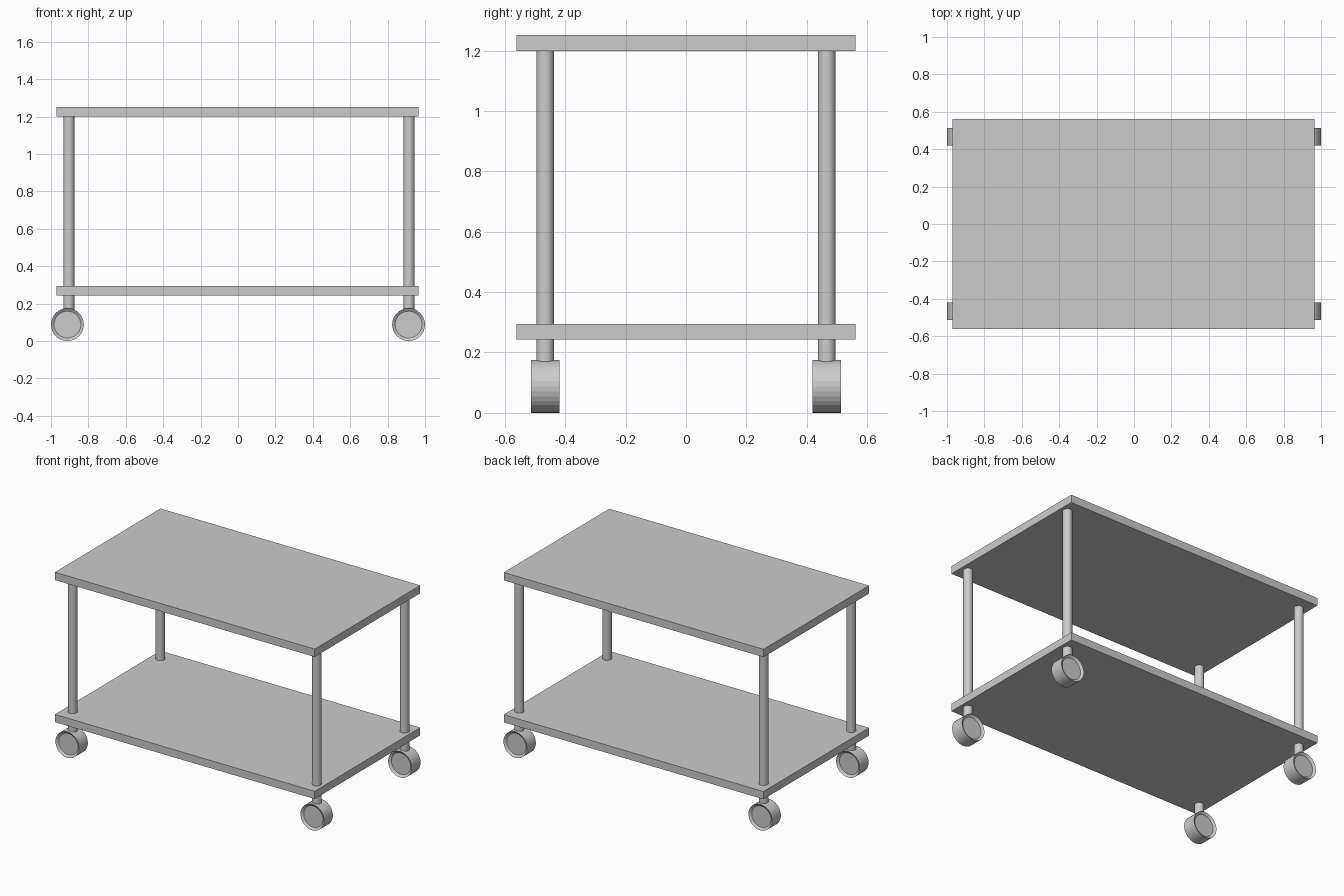
import bpy, bmesh, math
from mathutils import Matrix

if "Cube" in bpy.data.objects:
    bpy.data.objects.remove(bpy.data.objects["Cube"])

SEGS = 32


def add_object(name, bm, location):
    mesh = bpy.data.meshes.new(name)
    bm.normal_update()
    bm.to_mesh(mesh)
    bm.free()
    obj = bpy.data.objects.new(name, mesh)
    obj.location = location
    bpy.context.collection.objects.link(obj)
    return obj


def shelf(name, z0, z1):
    bm = bmesh.new()
    bmesh.ops.create_cube(bm, size=1, matrix=Matrix.Diagonal((1.934, 1.122, z1 - z0, 1)))
    add_object(name, bm, (-0.003, 0, (z0 + z1) / 2))


def cylinder(radius, length, matrix=Matrix()):
    bm = bmesh.new()
    bmesh.ops.create_cone(bm, cap_ends=True, segments=SEGS, radius1=radius,
                          radius2=radius, depth=length, matrix=matrix)
    return bm


def leg(name, x, y, z0=0.15, z1=1.21):
    obj = add_object(name, cylinder(0.029, z1 - z0), (x, y, (z0 + z1) / 2))
    # round side smooth, caps flat
    for p in obj.data.polygons:
        p.use_smooth = len(p.vertices) == 4


def wheel(name, x, y):
    bm = cylinder(0.0877, 0.094, Matrix.Rotation(math.pi / 2, 4, 'X'))
    # dished faces on both sides of the wheel
    caps = [f for f in bm.faces if len(f.verts) > 4]
    bmesh.ops.inset_individual(bm, faces=caps, thickness=0.016, depth=-0.012)
    add_object(name, bm, (x, y, 0.0877))


# Two shelves
shelf("top_shelf", 1.199, 1.252)
shelf("bottom_shelf", 0.243, 0.295)

# Four posts running down into the wheels
for side, leg_x, wheel_x in (("left", -0.904, -0.912), ("right", 0.914, 0.912)):
    for end, y in (("front", -0.466), ("back", 0.466)):
        leg(f"{end}_{side}_leg", leg_x, y)
        wheel(f"{end}_{side}_wheel", wheel_x, y)
